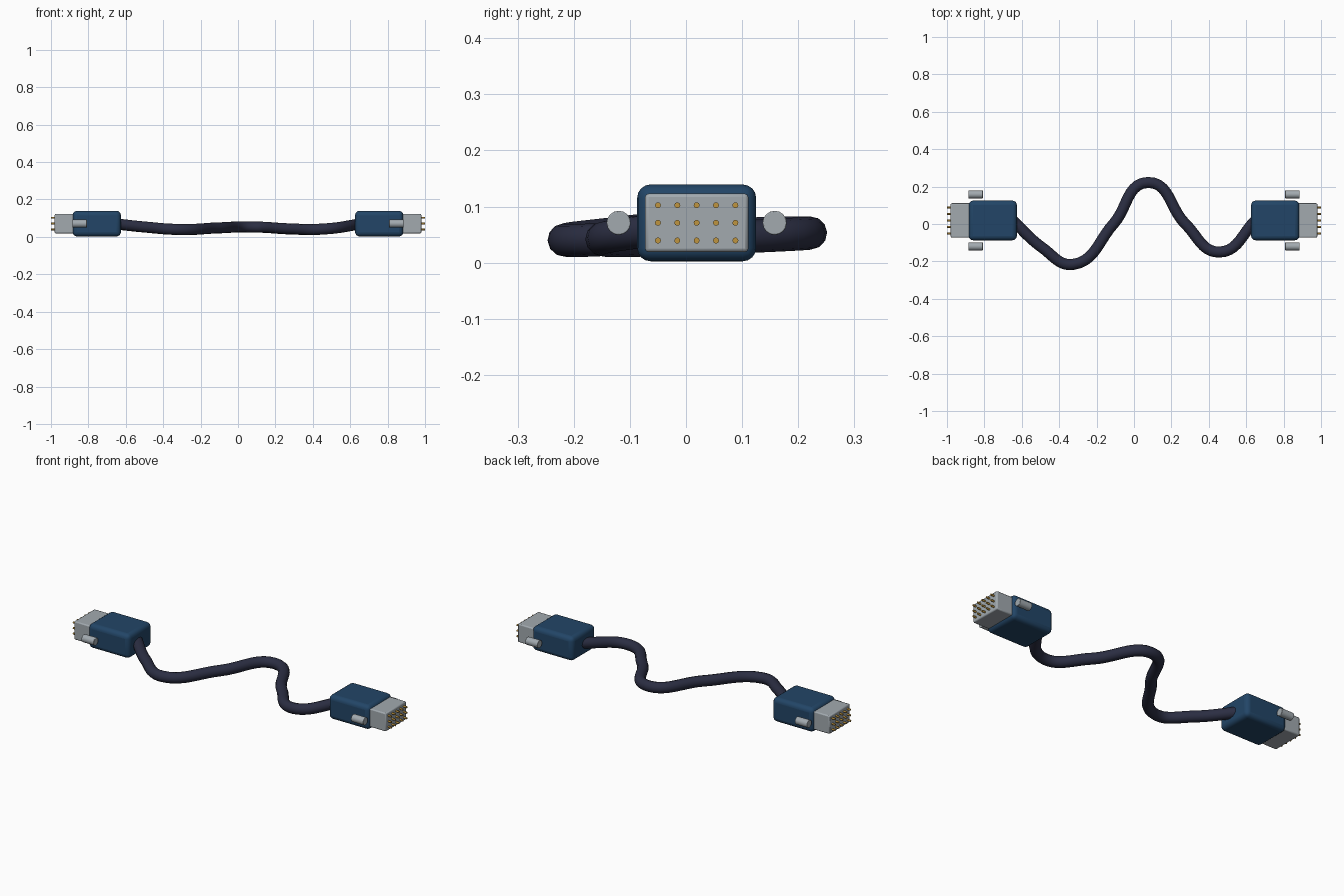
import bpy
import math

cube = bpy.data.objects.get("Cube")
if cube:
    bpy.data.objects.remove(cube, do_unlink=True)


def material(name, rgb):
    mat = bpy.data.materials.new(name)
    mat.use_nodes = True
    mat.diffuse_color = (*rgb, 1)
    mat.node_tree.nodes["Principled BSDF"].inputs["Base Color"].default_value = (*rgb, 1)
    return mat


NAVY = material("blue_plastic", (0.016, 0.06, 0.135))
SHEATH = material("dark_sheath", (0.024, 0.027, 0.055))
METAL = material("grey_metal", (0.36, 0.40, 0.43))
GOLD = material("gold", (0.52, 0.30, 0.05))

CY, CZ = 0.019, 0.071  # plug axis


def finish(name, mat, bevel=0, segments=3):
    obj = bpy.context.object
    obj.name = name
    obj.data.materials.append(mat)
    if bevel:
        mod = obj.modifiers.new("rounding", "BEVEL")
        mod.width, mod.segments = bevel, segments
        mod.limit_method = "ANGLE"
    bpy.ops.object.shade_smooth_by_angle(angle=math.radians(40))
    return obj


def box(name, loc, size, mat, bevel, segments):
    bpy.ops.mesh.primitive_cube_add(size=1, location=loc)
    bpy.context.object.scale = size
    bpy.ops.object.transform_apply(location=False, rotation=False, scale=True)
    return finish(name, mat, bevel, segments)


def rod(name, loc, radius, length, mat, sides, bevel=0):
    bpy.ops.mesh.primitive_cylinder_add(vertices=sides, radius=radius, depth=length,
                                        location=loc, rotation=(0, math.pi / 2, 0))
    return finish(name, mat, bevel, 2)


# Plugs: housing, metal shell, thumb screws and pin grid on each end
for side, s in (("left", 1), ("right", -1)):
    box(f"{side}_housing", (s * 0.755, CY, CZ), (0.258, 0.212, 0.137), NAVY, 0.024, 4)
    box(f"{side}_shell", (s * 0.922, CY, CZ), (0.116, 0.184, 0.104), METAL, 0.006, 2)
    for label, d in (("front", -1), ("back", 1)):
        rod(f"{side}_{label}_screw", (s * 0.847, CY + d * 0.139, CZ),
            0.0215, 0.077, METAL, 16, 0.002)
    for row in (-1, 0, 1):
        for col in range(-2, 3):
            rod(f"{side}_pin", (s * 0.982, CY + col * 0.0345, CZ + row * 0.0315),
                0.0053, 0.036, GOLD, 10)

# Cable: a wavy round tube between the housings
path = [(-0.66, 0.03, 0.07), (-0.49, -0.127, 0.052), (-0.325, -0.216, 0.04),
        (-0.11, 0, 0.048), (0.075, 0.222, 0.053), (0.275, 0, 0.043),
        (0.455, -0.15, 0.042), (0.66, 0.03, 0.07)]
curve = bpy.data.curves.new("cable", "CURVE")
curve.dimensions = "3D"
curve.bevel_depth = 0.0295
curve.bevel_resolution = 4
curve.resolution_u = 10
curve.use_fill_caps = True
spline = curve.splines.new("BEZIER")
spline.bezier_points.add(len(path) - 1)
for point, co in zip(spline.bezier_points, path):
    point.co = co
    point.handle_left_type = point.handle_right_type = "AUTO"
spline.use_smooth = True
curve.materials.append(SHEATH)
cable = bpy.data.objects.new("cable", curve)
bpy.context.collection.objects.link(cable)
